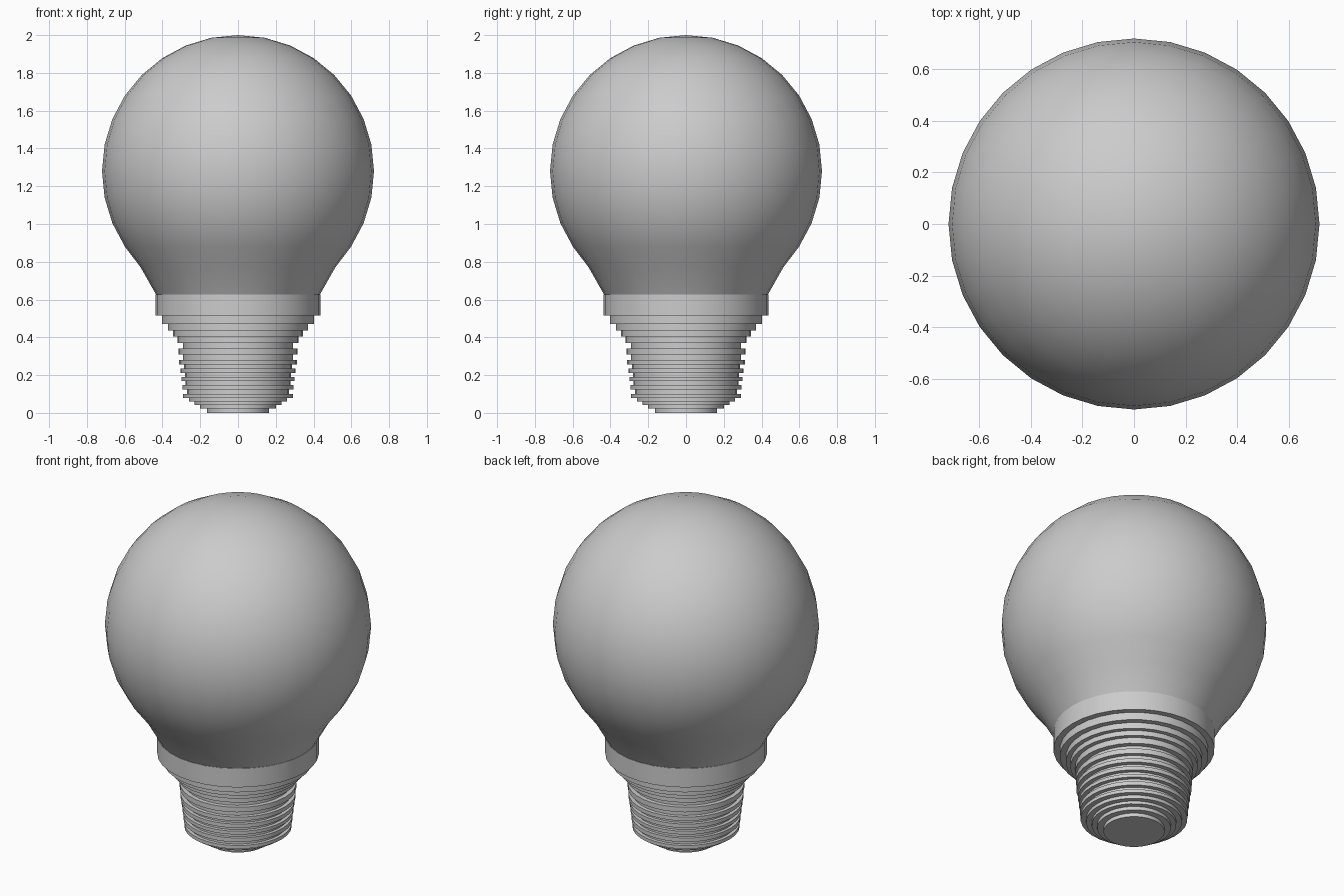
import bpy, bmesh, math

if "Cube" in bpy.data.objects:
    bpy.data.objects.remove(bpy.data.objects["Cube"])

SEG = 32


def lathe(name, profile):
    """Revolve (radius, z) points, listed bottom to top, around z."""
    bm = bmesh.new()
    rings = []
    for r, z in profile:
        if r == 0:
            rings.append([bm.verts.new((0, 0, z))] * SEG)
        else:
            rings.append([bm.verts.new((r * math.cos(2 * math.pi * i / SEG),
                                        r * math.sin(2 * math.pi * i / SEG), z))
                          for i in range(SEG)])
    for lo, hi in zip(rings, rings[1:]):
        for i in range(SEG):
            j = (i + 1) % SEG
            bm.faces.new(list(dict.fromkeys((lo[i], lo[j], hi[j], hi[i]))))
    bmesh.ops.recalc_face_normals(bm, faces=bm.faces)
    mesh = bpy.data.meshes.new(name)
    bm.to_mesh(mesh)
    bm.free()
    obj = bpy.data.objects.new(name, mesh)
    bpy.context.collection.objects.link(obj)
    bpy.ops.object.select_all(action='DESELECT')
    obj.select_set(True)
    bpy.context.view_layer.objects.active = obj
    bpy.ops.object.shade_smooth_by_angle(angle=math.radians(35))
    return obj


# Glass globe: sphere narrowing into the neck
R, CZ = 0.72, 1.28
globe = [(0.43, 0.62), (0.515, 0.77)]
for k in range(-3, 8):
    a = math.radians(11.25 * k)
    globe.append((R * math.cos(a), CZ + R * math.sin(a)))
globe.append((0, CZ + R))
lathe("glass_globe", globe)

# Screw base: stacked discs as (radius, top height), from the contact up
steps = [(0.165, 0.022), (0.20, 0.043), (0.23, 0.06), (0.26, 0.08),
         (0.29, 0.10), (0.27, 0.123), (0.295, 0.147), (0.277, 0.17),
         (0.30, 0.19), (0.28, 0.212), (0.305, 0.235), (0.285, 0.257),
         (0.312, 0.28), (0.29, 0.31), (0.315, 0.34), (0.29, 0.37),
         (0.32, 0.405), (0.345, 0.435), (0.37, 0.47), (0.403, 0.515),
         (0.437, 0.627)]
base, z = [(0, 0)], 0
for r, top in steps:
    base += [(r, z), (r, top)]
    z = top
base.append((0.425, z))
lathe("screw_base", base)
